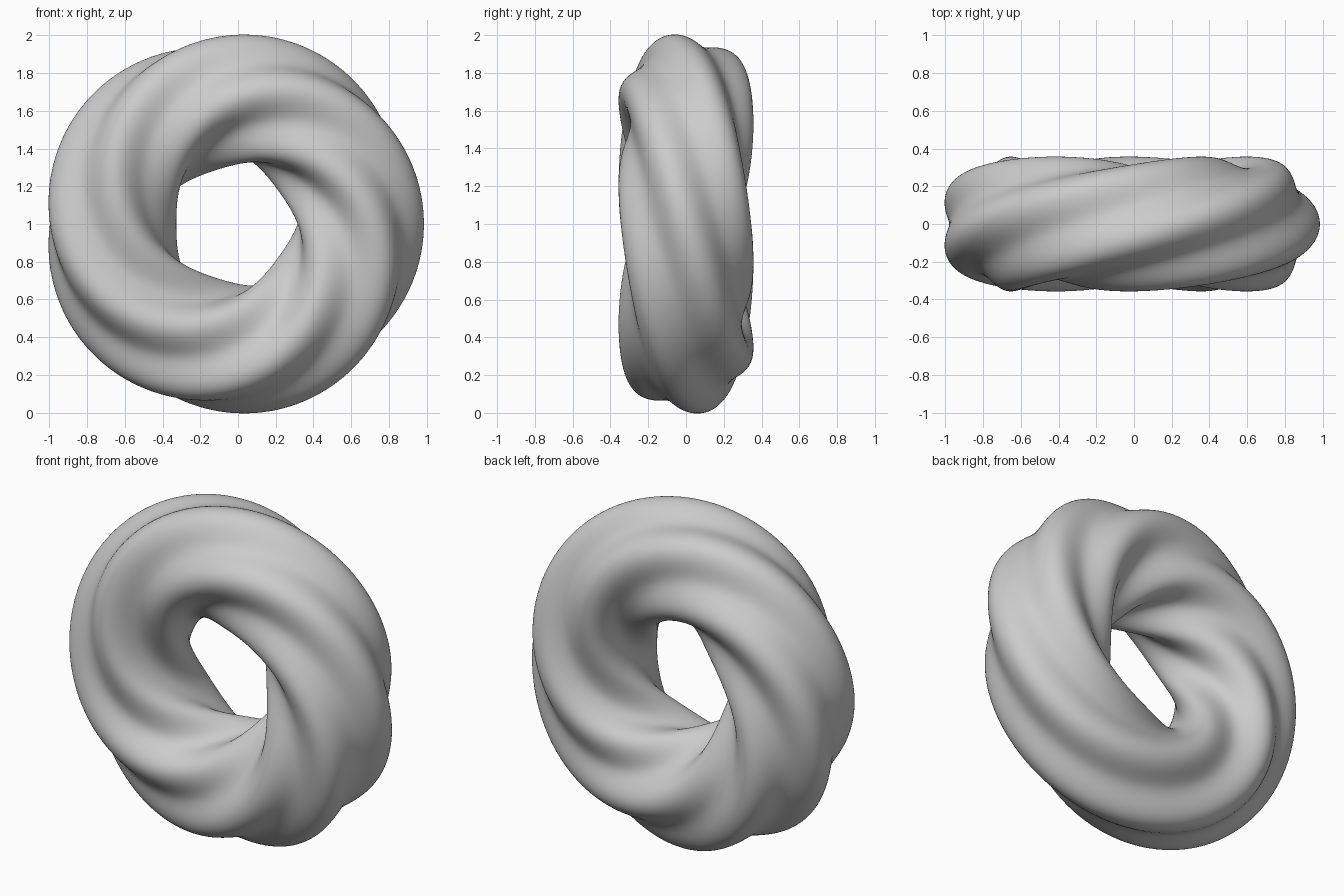
import bpy, bmesh
from math import sin, cos, pi

if "Cube" in bpy.data.objects:
    bpy.data.objects.remove(bpy.data.objects["Cube"])

# Five-lobed cross-section swept round a ring with one full twist
RING_R = 0.656           # ring radius
MEAN_R, LOBE = 0.326, 0.031   # section radius and lobe height
LOBES = 5
CENTRE_X, CENTRE_Z = -0.028, 1.0
SEGMENTS, SIDES = 240, 120

bm = bmesh.new()
rings = []
for i in range(SEGMENTS):
    t = 2 * pi * i / SEGMENTS
    ring = []
    for j in range(SIDES):
        p = 2 * pi * j / SIDES
        r = MEAN_R + LOBE * cos(LOBES * (p - t))
        d = RING_R + r * cos(p)
        ring.append(bm.verts.new((CENTRE_X + d * cos(t), -r * sin(p), CENTRE_Z + d * sin(t))))
    rings.append(ring)

# Skin neighbouring sections
for i in range(SEGMENTS):
    a, b = rings[i], rings[(i + 1) % SEGMENTS]
    for j in range(SIDES):
        k = (j + 1) % SIDES
        bm.faces.new((a[j], b[j], b[k], a[k]))
bmesh.ops.recalc_face_normals(bm, faces=bm.faces)
for f in bm.faces:
    f.smooth = True

mesh = bpy.data.meshes.new("twisted_ring")
bm.to_mesh(mesh)
bm.free()
bpy.context.collection.objects.link(bpy.data.objects.new("twisted_ring", mesh))
